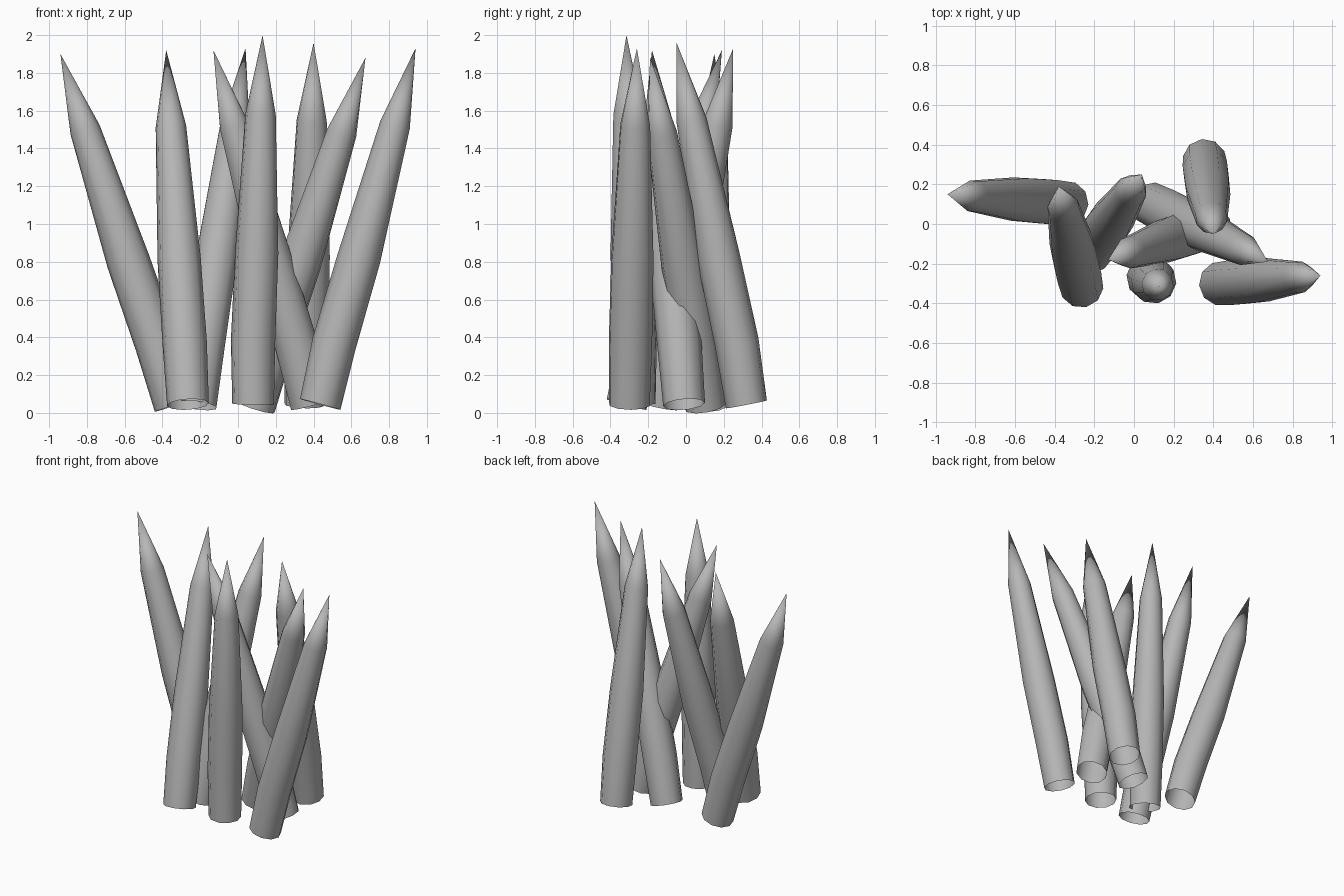
import bpy, bmesh, math
from mathutils import Vector

if "Cube" in bpy.data.objects:
    bpy.data.objects.remove(bpy.data.objects["Cube"])

SIDES = 10
# (fraction along spike, radius, bow back toward vertical)
PROFILE = [(0.0, 0.111, 0.0), (0.172, 0.118, 0.012), (0.41, 0.115, 0.002), (0.785, 0.081, 0.0)]

# base centre and tip of every spike
SPIKES = [
    ((-0.335, 0.105, 0.04), (-0.94, 0.15, 1.90)),
    ((-0.265, -0.315, 0.045), (-0.38, 0.19, 1.92)),
    ((0.383, -0.01, 0.045), (-0.13, -0.18, 1.92)),
    ((-0.22, -0.14, 0.04), (0.04, 0.25, 1.93)),
    ((0.08, -0.27, 0.045), (0.13, -0.315, 2.00)),
    ((0.355, 0.32, 0.045), (0.40, -0.05, 1.96)),
    ((0.09, 0.10, 0.034), (0.675, -0.19, 1.88)),
    ((0.435, -0.30, 0.045), (0.94, -0.26, 1.93)),
]

# mid grey shared by all spikes
grey = bpy.data.materials.new("mid_grey")
grey.diffuse_color = (0.47, 0.47, 0.47, 1)
grey.use_nodes = True
grey.node_tree.nodes["Principled BSDF"].inputs["Base Color"].default_value = grey.diffuse_color


def make_spike(name, base, tip):
    base, tip = Vector(base), Vector(tip)
    axis = (tip - base).normalized()
    # u points uphill against the lean, v is level
    v = Vector((0, 0, 1)).cross(axis).normalized()
    u = v.cross(axis).normalized()
    if u.z < 0:
        u = -u
    bm = bmesh.new()
    rings = []
    for t, r, bow in PROFILE:
        c = base.lerp(tip, t) + u * bow
        ring = []
        for i in range(SIDES):
            a = 2 * math.pi * i / SIDES
            ring.append(bm.verts.new(c + u * (r * math.cos(a)) + v * (r * math.sin(a))))
        rings.append(ring)
    top = bm.verts.new(tip)
    # side walls and pointed end; the foot is left open
    for i in range(SIDES):
        j = (i + 1) % SIDES
        for lo, hi in zip(rings, rings[1:]):
            bm.faces.new((lo[i], lo[j], hi[j], hi[i]))
        bm.faces.new((rings[-1][i], rings[-1][j], top))
    # point every face away from the spike's axis
    bm.normal_update()
    for f in bm.faces:
        d = f.calc_center_median() - base
        if f.normal.dot(d - axis * d.dot(axis)) < 0:
            f.normal_flip()
    mesh = bpy.data.meshes.new(name)
    bm.to_mesh(mesh)
    bm.free()
    mesh.materials.append(grey)
    mesh.shade_smooth()
    ob = bpy.data.objects.new(name, mesh)
    bpy.context.collection.objects.link(ob)


for n, (b, t) in enumerate(SPIKES, 1):
    make_spike(f"spike_{n}", b, t)
